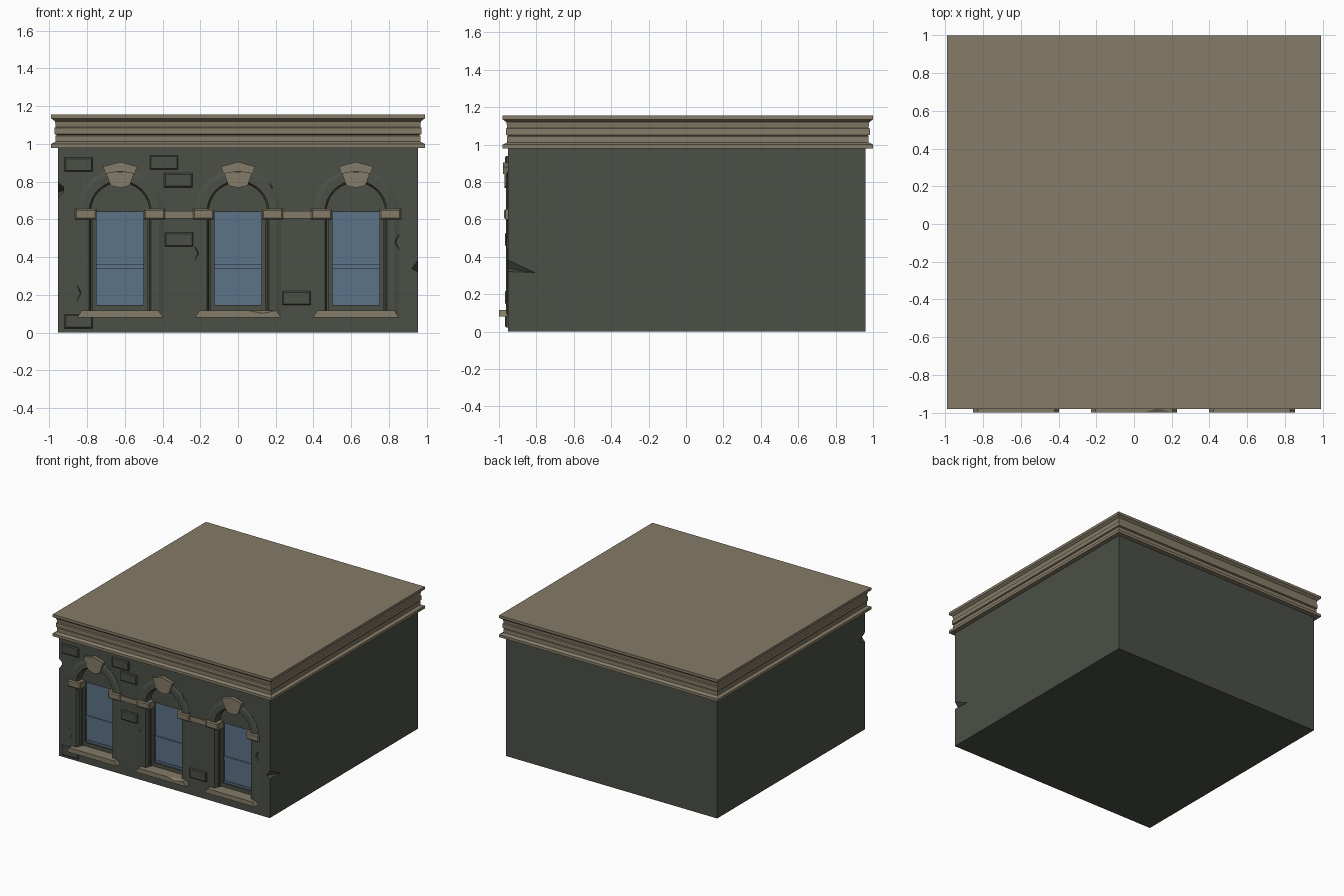
import bpy, bmesh, math

if "Cube" in bpy.data.objects:
    bpy.data.objects.remove(bpy.data.objects["Cube"])


def material(name, rgb):
    m = bpy.data.materials.new(name)
    m.diffuse_color = (*rgb, 1)
    m.use_nodes = True
    m.node_tree.nodes["Principled BSDF"].inputs["Base Color"].default_value = m.diffuse_color
    return m


STONE = material("tan stone", (0.235, 0.200, 0.138))
WALL = material("dark green wall", (0.071, 0.079, 0.061))
GLASS = material("blue glass", (0.108, 0.172, 0.25))


def finish(name, bm, mat):
    bmesh.ops.recalc_face_normals(bm, faces=bm.faces[:])
    me = bpy.data.meshes.new(name)
    bm.to_mesh(me)
    bm.free()
    if mat:
        me.materials.append(mat)
    ob = bpy.data.objects.new(name, me)
    bpy.context.collection.objects.link(ob)
    return ob


def loft(name, rings, mat):
    """Solid joining closed rings of points, capped at both ends."""
    bm = bmesh.new()
    vr = [[bm.verts.new(p) for p in r] for r in rings]
    n = len(vr[0])
    for a, b in zip(vr, vr[1:]):
        for i in range(n):
            j = (i + 1) % n
            bm.faces.new((a[i], a[j], b[j], b[i]))
    bm.faces.new(vr[0])
    bm.faces.new(vr[-1])
    return finish(name, bm, mat)


def prism(name, pts, y0, y1, mat):
    return loft(name, [[(x, y, z) for x, z in pts] for y in (y0, y1)], mat)


def box(name, x0, x1, y0, y1, z0, z1, mat, bevel=0):
    """Box; the bevel chamfers the front edges only."""
    def ring(y, b):
        return [(x0 + b, y, z0 + b), (x1 - b, y, z0 + b), (x1 - b, y, z1 - b), (x0 + b, y, z1 - b)]
    rings = [ring(y1, 0), ring(y0, 0)]
    if bevel:
        rings = [ring(y1, 0), ring(y0 + bevel, 0), ring(y0, bevel)]
    return loft(name, rings, mat)


def hull(pts):
    bm = bmesh.new()
    for p in pts:
        bm.verts.new(p)
    bmesh.ops.convex_hull(bm, input=bm.verts[:])
    return finish("chip_cutter", bm, None)


def octa(c, r):
    return hull([[c[k] + (s * r[k] if k == i else 0) for k in range(3)]
                 for i in range(3) for s in (-1, 1)])


def cut(ob, cutter):
    cutter.hide_render = True
    mod = ob.modifiers.new("cut", 'BOOLEAN')
    mod.operation = 'DIFFERENCE'
    mod.solver = 'EXACT'
    mod.object = cutter
    bpy.context.view_layer.objects.active = ob
    bpy.ops.object.modifier_apply(modifier=mod.name)
    bpy.data.objects.remove(cutter)


SPRING = 0.64
CENTRES = (-0.625, 0.0, 0.625)
ARC = [math.pi * (1 - i / 16) for i in range(17)]


def arch_pts(cx, r, z0):
    """Round-headed outline standing on z0."""
    return ([(cx - r, z0)] + [(cx + r * math.cos(a), SPRING + r * math.sin(a)) for a in ARC]
            + [(cx + r, z0)])


# Wall block with arched recesses and two broken corners
wall = box("wall_block", -0.954, 0.954, -0.952, 0.96, 0, 0.99, WALL)
for cx in CENTRES:
    cut(wall, prism("recess_cutter", arch_pts(cx, 0.16, 0.10), -1.1, -0.88, None))
cut(wall, hull([(1, -1, .47), (1, -1, .30), (.92, -.96, .34), (.96, -.78, .31)]))
cut(wall, hull([(-1, -1, .86), (-1, -1, .64), (-.915, -.945, .76), (-.96, -.86, .74)]))

# Cornice and flat roof: stacked square rings (half width, height)
CORNICE = [(.95, .978), (.99, .978), (.99, 1.0), (.967, 1.012), (.967, 1.043), (.961, 1.048),
           (.973, 1.052), (.973, 1.085), (.966, 1.09), (.97, 1.12), (.99, 1.135), (.99, 1.156)]
loft("cornice_roof", [[(sx * d, 0.01 + sy * d, z) for sx, sy in ((-1, -1), (1, -1), (1, 1), (-1, 1))]
                      for d, z in CORNICE], STONE)

# Chips out of the surrounds, as (window index, centre)
CHIPS = [(0, (-.853, -.96, .21)), (2, (.853, -.96, .48)), (1, (-.23, -.96, .42)), (1, (.18, -.97, .79))]

SECTION = [(.155, -.885), (.155, -.945), (.165, -.962), (.205, -.962), (.229, -.954), (.229, -.93)]
for i, cx in enumerate(CENTRES):
    # Moulded surround swept up the jambs and around the arch
    outlines = [arch_pts(cx, r, 0.085) for r, _ in SECTION]
    rings = [[(outlines[k][s][0], SECTION[k][1], outlines[k][s][1]) for k in range(len(SECTION))]
             for s in range(len(outlines[0]))]
    surround = loft("window_surround", rings, WALL)
    for w, c in CHIPS:
        if w == i:
            cut(surround, octa(c, (.022, .03, .05)))

    # Sash frame and blank arch head
    prism("arch_head", [(cx + .157 * math.cos(a), SPRING + .157 * math.sin(a)) for a in ARC],
          -0.905, -0.87, WALL)
    for s in (-1, 1):
        a, b = sorted((cx + s * .125, cx + s * .158))
        box("sash_side", a, b, -0.905, -0.87, 0.10, SPRING, WALL)
        c, d = sorted((cx + s * .143, cx + s * .158))
        box("outer_frame", c, d, -0.925, -0.87, 0.10, SPRING, WALL)
    box("sash_bottom", cx - .158, cx + .158, -0.905, -0.87, 0.10, 0.147, WALL)

    # Glass with meeting rail and bottom rail
    box("window_glass", cx - .126, cx + .126, -0.887, -0.879, 0.14, 0.645, GLASS)
    box("meeting_rail", cx - .126, cx + .126, -0.895, -0.886, 0.338, 0.363, GLASS)
    box("bottom_rail", cx - .126, cx + .126, -0.893, -0.886, 0.14, 0.163, GLASS)

    # Sill
    sill = prism("window_sill", [(cx - .228, .08), (cx + .228, .08), (cx + .203, .117), (cx - .203, .117)],
                 -1.0, -0.90, STONE)
    if i == 1:
        cut(sill, octa((.13, -1.0, .12), (.09, .03, .018)))

    # Imposts at the arch springing
    for s in (-1, 1):
        a, b = sorted((cx + s * .126, cx + s * .238))
        box("impost", a, b, -0.972, -0.89, 0.60, 0.655, STONE, 0.008)

    # Keystone: tapered block with a peaked cap
    prism("keystone_block", [(cx - .05, .778), (cx, .768), (cx + .05, .778),
                             (cx + .076, .85), (cx - .076, .85)], -0.970, -0.89, STONE)
    prism("keystone_cap", [(cx - .078, .842), (cx, .855), (cx + .078, .842), (cx + .09, .88),
                           (cx, .905), (cx - .09, .88)], -0.978, -0.94, STONE)

# String course between the windows
for s in (-1, 1):
    a, b = sorted((s * .236, s * .389))
    box("string_course", a, b, -0.962, -0.94, 0.605, 0.645, STONE)

# Raised bricks scattered on the front
for x, z in ((-.92, .853), (-.467, .864), (-.392, .77), (-.388, .455), (.235, .145), (-.92, .022)):
    box("raised_brick", x, x + .15, -0.967, -0.94, z, z + .075, WALL, 0.007)
